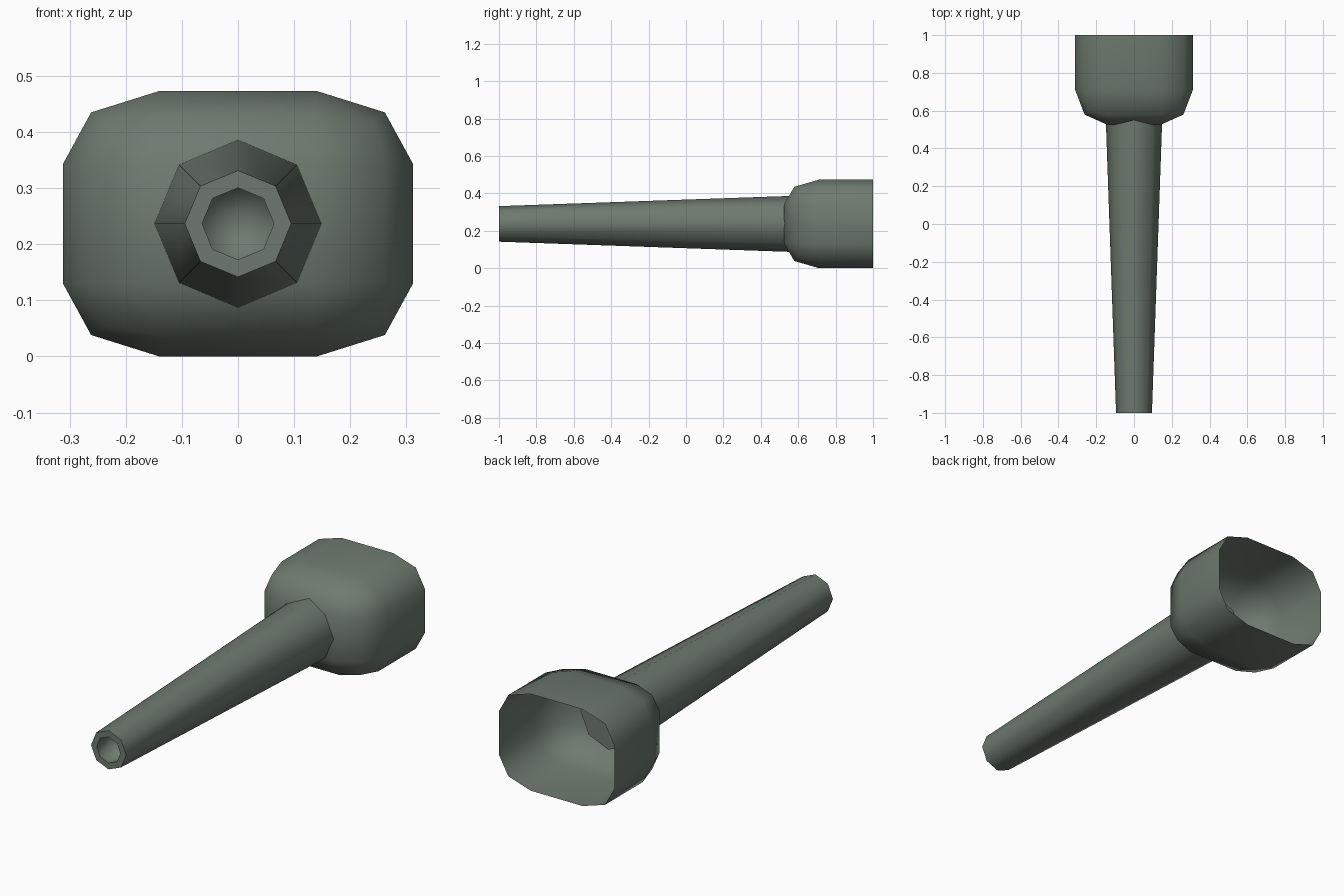
import bpy, bmesh, math
from mathutils import Matrix

if "Cube" in bpy.data.objects:
    bpy.data.objects.remove(bpy.data.objects["Cube"])

CZ = 0.2365   # height of the centre axis

paint = bpy.data.materials.new("grey_green")
paint.diffuse_color = (0.155, 0.195, 0.16, 1)
paint.use_nodes = True
paint.node_tree.nodes["Principled BSDF"].inputs["Base Color"].default_value = paint.diffuse_color


def finish(bm, name):
    bmesh.ops.recalc_face_normals(bm, faces=bm.faces)
    for f in bm.faces:
        f.smooth = True
    mesh = bpy.data.meshes.new(name)
    bm.to_mesh(mesh)
    bm.free()
    mesh.materials.append(paint)
    obj = bpy.data.objects.new(name, mesh)
    bpy.context.collection.objects.link(obj)
    return obj


# Housing: rounded box with an open back
bm = bmesh.new()
bmesh.ops.create_cube(bm, size=2)
bmesh.ops.bevel(bm, geom=bm.edges[:], offset=0.55, segments=2, profile=0.5,
                affect='EDGES', clamp_overlap=True)
bmesh.ops.delete(bm, geom=[v for v in bm.verts if v.co.y > 0.5], context='VERTS')
for v in bm.verts:
    x, y, z = v.co
    v.co = (x * 0.312, 1.0 if y > 0 else 0.525 + (y + 1) * 0.338, CZ + z * 0.2365)
finish(bm, "housing")

# Barrel: tapered octagonal tube, closed bore at the front, capped at the back
bm = bmesh.new()
profile = [(0.60, 0.151), (-1.0, 0.095), (-1.0, 0.064), (-0.85, 0.064)]
rings = []
for y, r in profile:
    rings.append([bm.verts.new((r * math.sin(i * math.pi / 4), y,
                                CZ + r * math.cos(i * math.pi / 4))) for i in range(8)])
for a, b in zip(rings, rings[1:]):
    for i in range(8):
        j = (i + 1) % 8
        bm.faces.new((a[i], a[j], b[j], b[i]))
bm.faces.new(rings[0])
bore_end = bm.faces.new(rings[-1])
bmesh.ops.poke(bm, faces=[bore_end])
# Crisp edges at the muzzle and the back cap
bm.normal_update()
for e in bm.edges:
    ys = [v.co.y for v in e.verts]
    if max(ys) < -0.99 or min(ys) > 0.59:
        e.smooth = False
finish(bm, "barrel")
